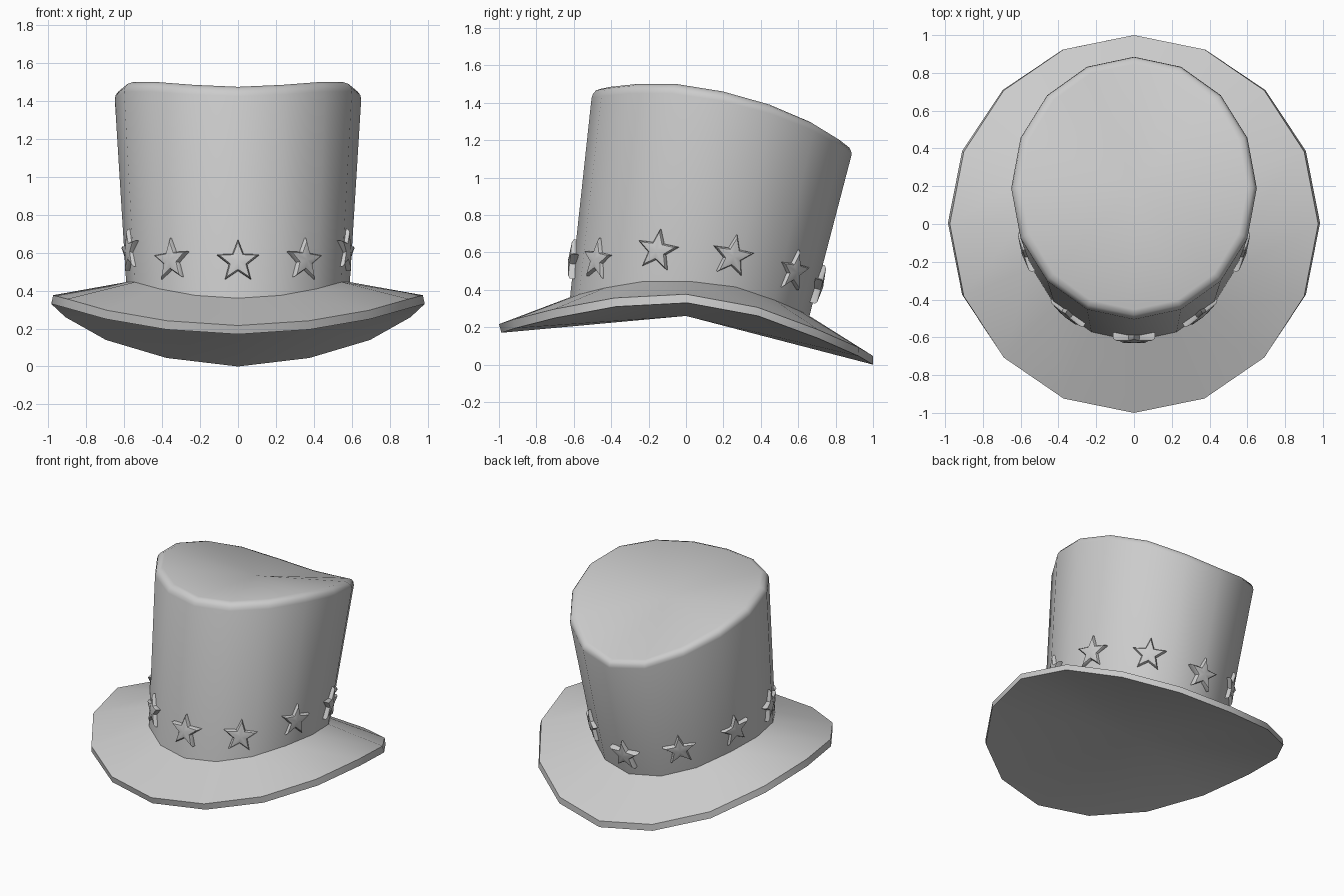
import bpy, bmesh, math
from mathutils import Vector

if "Cube" in bpy.data.objects:
    bpy.data.objects.remove(bpy.data.objects["Cube"])

grey = bpy.data.materials.new("grey felt")
grey.diffuse_color = (0.6, 0.6, 0.6, 1)
grey.use_nodes = True
grey.node_tree.nodes["Principled BSDF"].inputs["Base Color"].default_value = grey.diffuse_color
N = 16


def ring(rx, ry, cy, heights):
    """Sixteen points from the back round to the front, mirrored in x."""
    pts = []
    for i in range(N):
        a = i * math.tau / N
        pts.append(Vector((rx * math.sin(a), cy + ry * math.cos(a), heights[min(i, N - i)])))
    return pts


def make(name, bm, angle):
    bmesh.ops.recalc_face_normals(bm, faces=bm.faces)
    me = bpy.data.meshes.new(name)
    bm.to_mesh(me)
    bm.free()
    me.materials.append(grey)
    ob = bpy.data.objects.new(name, me)
    bpy.context.collection.objects.link(ob)
    bpy.ops.object.select_all(action='DESELECT')
    ob.select_set(True)
    bpy.context.view_layer.objects.active = ob
    bpy.ops.object.shade_smooth_by_angle(angle=math.radians(angle))
    return ob


def loft(bm, rings):
    """Join consecutive rings with quads; a single point closes with a fan."""
    loops = [[bm.verts.new(p) for p in r] for r in rings]
    for a, b in zip(loops, loops[1:]):
        n = max(len(a), len(b))
        for i in range(n):
            j = (i + 1) % n
            if len(a) == 1:
                bm.faces.new((a[0], b[j], b[i]))
            elif len(b) == 1:
                bm.faces.new((a[i], a[j], b[0]))
            else:
                bm.faces.new((a[i], a[j], b[j], b[i]))


# Curved rings of the hat, heights listed back to front
rim_z = [0, .045, .14, .26, .33, .31, .25, .195, .17]
base_z = [.26, .285, .345, .415, .445, .445, .41, .375, .36]
top_z = [1.17, 1.21, 1.30, 1.39, 1.46, 1.5, 1.5, 1.485, 1.475]
rim_low = ring(.985, .993, .006, rim_z)
rim_high = ring(.975, 1.0, .0, [z + .046 for z in rim_z])
base = ring(.59, .64, .02, base_z)
shoulder = ring(.65, .695, .19, [z - .05 for z in top_z])

# Brim
bm = bmesh.new()
loft(bm, [[Vector((0, 0, .26))], rim_low, rim_high, base])
make("brim", bm, 35)

# Crown with a rounded top edge
bm = bmesh.new()
loft(bm, [base, shoulder,
          ring(.645, .69, .193, [z - .028 for z in top_z]),
          ring(.63, .677, .195, [z - .009 for z in top_z]),
          ring(.60, .65, .197, top_z),
          [Vector((0, .2, 1.38))]])
make("crown", bm, 50)


def wall(k, t):
    """Point on the crown wall: k counts sides from the back, t runs up."""
    i, f = int(math.floor(k)), k - math.floor(k)
    lo = base[i % N].lerp(base[(i + 1) % N], f)
    hi = shoulder[i % N].lerp(shoulder[(i + 1) % N], f)
    return lo.lerp(hi, t)


# Ten raised stars around the crown, heights listed back to front
star_z = [.42, .50, .58, .61, .56, .553]
for s in range(10):
    k = s * N / 10
    z = star_z[min(s, 10 - s)]
    z0, z1 = wall(k, 0).z, wall(k, 1).z
    c = wall(k, (z - z0) / (z1 - z0))
    up = (wall(k, 1) - wall(k, 0)).normalized()
    out = up.cross(wall(k + .6, .2) - wall(k - .6, .2)).normalized()
    if out.dot(Vector((c.x, c.y - .05, 0))) < 0:
        out = -out
    side = up.cross(out)

    def outline(scale, depth):
        pts = []
        for i in range(10):
            r = (.117 if i % 2 == 0 else .05) * scale
            a = i * math.pi / 5
            pts.append(c + side * r * math.sin(a) + up * r * math.cos(a) + out * depth)
        return pts

    bm = bmesh.new()
    loft(bm, [[c - out * .02], outline(1, -.02), outline(1, .012),
              outline(.86, .022), [c + out * .032]])
    make("star", bm, 40)
